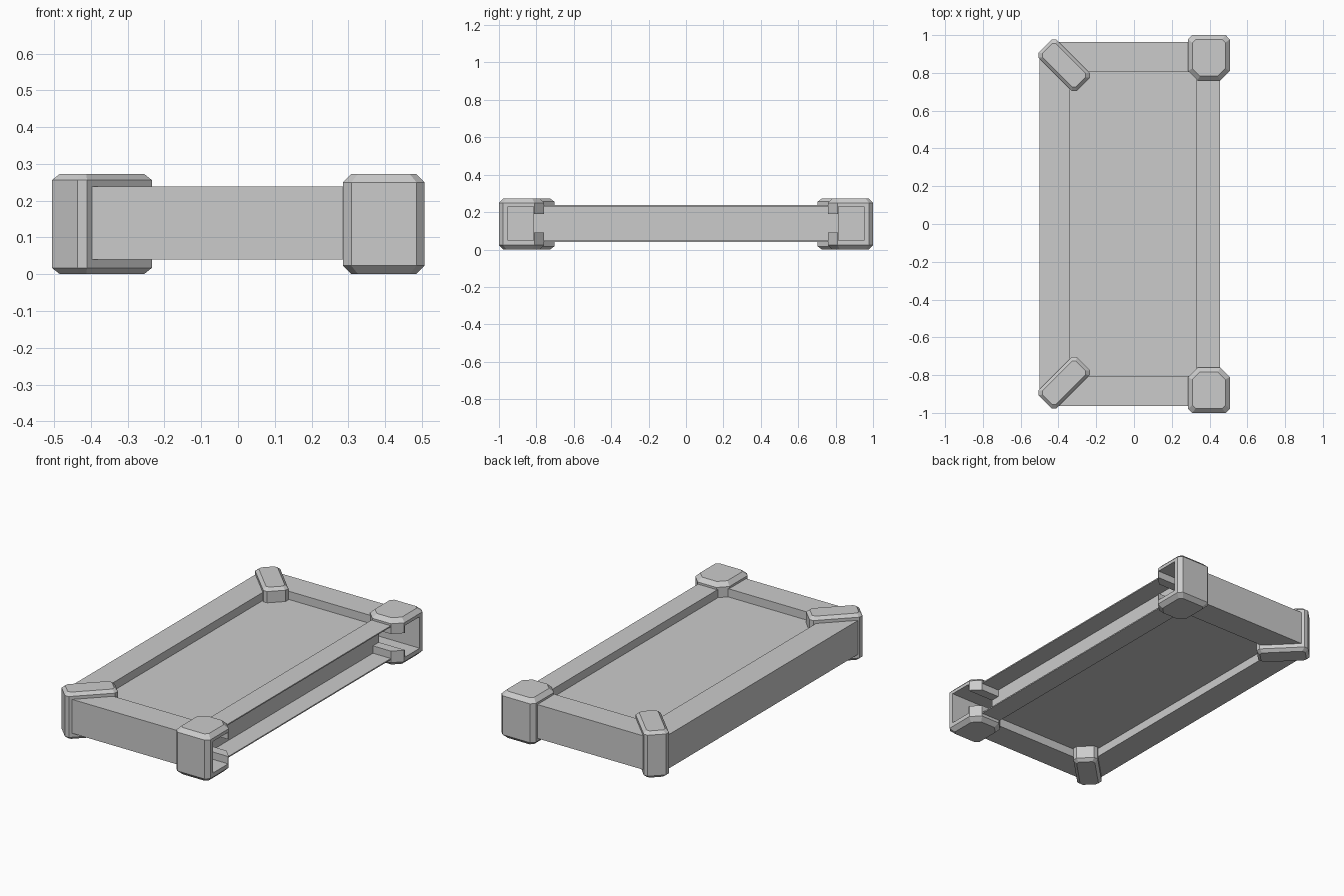
import bpy, bmesh, math
from mathutils import Matrix

cube = bpy.data.objects.get("Cube")
if cube:
    bpy.data.objects.remove(cube, do_unlink=True)

grey = bpy.data.materials.new("plain_grey")
grey.use_nodes = True
grey.diffuse_color = (0.6, 0.6, 0.6, 1)
grey.node_tree.nodes["Principled BSDF"].inputs["Base Color"].default_value = (0.6, 0.6, 0.6, 1)


def rect(x0, x1, y0, y1, cuts=(0, 0, 0, 0)):
    """Rectangle outline with a corner cut at each of its four corners."""
    pts = []
    corners = [(x0, y0, 1, 1), (x1, y0, -1, 1), (x1, y1, -1, -1), (x0, y1, 1, -1)]
    for i, (x, y, sx, sy) in enumerate(corners):
        c = cuts[i]
        if not c:
            pts.append((x, y))
        else:
            pair = [(x, y + sy * c), (x + sx * c, y)]
            pts += pair if i % 2 == 0 else pair[::-1]
    return pts


def loft(name, rings):
    """Closed solid through (z, outline) rings."""
    bm = bmesh.new()
    loops = [[bm.verts.new((x, y, z)) for x, y in pts] for z, pts in rings]
    for a, b in zip(loops, loops[1:]):
        for i in range(len(a)):
            j = (i + 1) % len(a)
            bm.faces.new((a[i], a[j], b[j], b[i]))
    bm.faces.new(loops[0][::-1])
    bm.faces.new(loops[-1])
    bmesh.ops.recalc_face_normals(bm, faces=bm.faces)
    mesh = bpy.data.meshes.new(name)
    bm.to_mesh(mesh)
    bm.free()
    mesh.materials.append(grey)
    obj = bpy.data.objects.new(name, mesh)
    bpy.context.collection.objects.link(obj)
    return obj


def box(name, x0, x1, y0, y1, z0, z1):
    return loft(name, [(z0, rect(x0, x1, y0, y1)), (z1, rect(x0, x1, y0, y1))])


def chamfered(name, x0, x1, y0, y1, cuts, bevel):
    """Corner fitting with sloped top and bottom edges."""
    b = bevel
    full = rect(x0, x1, y0, y1, cuts)
    small = rect(x0 + b, x1 - b, y0 + b, y1 - b, [c * 0.8 for c in cuts])
    return loft(name, [(0, small), (b, full), (0.273 - b, full), (0.273, small)])


def carve(obj, cutters):
    for c in cutters:
        c.hide_render = True
        mod = obj.modifiers.new("cut", 'BOOLEAN')
        mod.operation = 'DIFFERENCE'
        mod.solver = 'EXACT'
        mod.object = c
    deps = bpy.context.evaluated_depsgraph_get()
    mesh = bpy.data.meshes.new_from_object(obj.evaluated_get(deps))
    obj.modifiers.clear()
    obj.data = mesh


# Cutters: floor recesses, hollow end rails, open side rail
recesses = [box("recess_cutter", -0.34, 0.33, -0.805, 0.805, z0, z1)
            for z0, z1 in ((0.19, 0.4), (-0.1, 0.09))]
end_channels = [box("end_channel_cutter", -0.42, 0.7, min(s * 0.815, s * 0.953),
                    max(s * 0.815, s * 0.953), 0.047, 0.231) for s in (-1, 1)]
side_channel = box("side_channel_cutter", 0.34, 0.6, -0.953, 0.953, 0.047, 0.231)
mouth = box("mouth_cutter", 0.34, 0.7, -0.83, 0.83, 0.09, 0.19)

# Tray with raised rim
outline = rect(-0.5, 0.455, -0.963, 0.963, (0.07, 0, 0, 0.07))
tray = loft("tray_frame", [(0.04, outline), (0.238, outline)])
carve(tray, recesses + end_channels + [side_channel])

for s, side in ((-1, "front"), (1, "back")):
    # Hollow corner caps on the open side
    near, far = 0.05, 0.022
    cuts = (near, near, far, far) if s > 0 else (far, far, near, near)
    y0, y1 = sorted((s * 0.76, s))
    cap = chamfered(side + "_corner_cap", 0.286, 0.507, y0, y1, cuts, 0.023)
    carve(cap, end_channels + [mouth])

    # Diagonal brackets on the closed side
    bracket = chamfered(side + "_corner_bracket", -0.1425, 0.1425, -0.0675, 0.0675,
                        (0.018,) * 4, 0.017)
    bracket.data.transform(Matrix.Translation((-0.37, s * 0.84, 0))
                           @ Matrix.Rotation(-s * math.pi / 4, 4, 'Z'))
    carve(bracket, end_channels)

for c in recesses + end_channels + [side_channel, mouth]:
    bpy.data.objects.remove(c, do_unlink=True)
